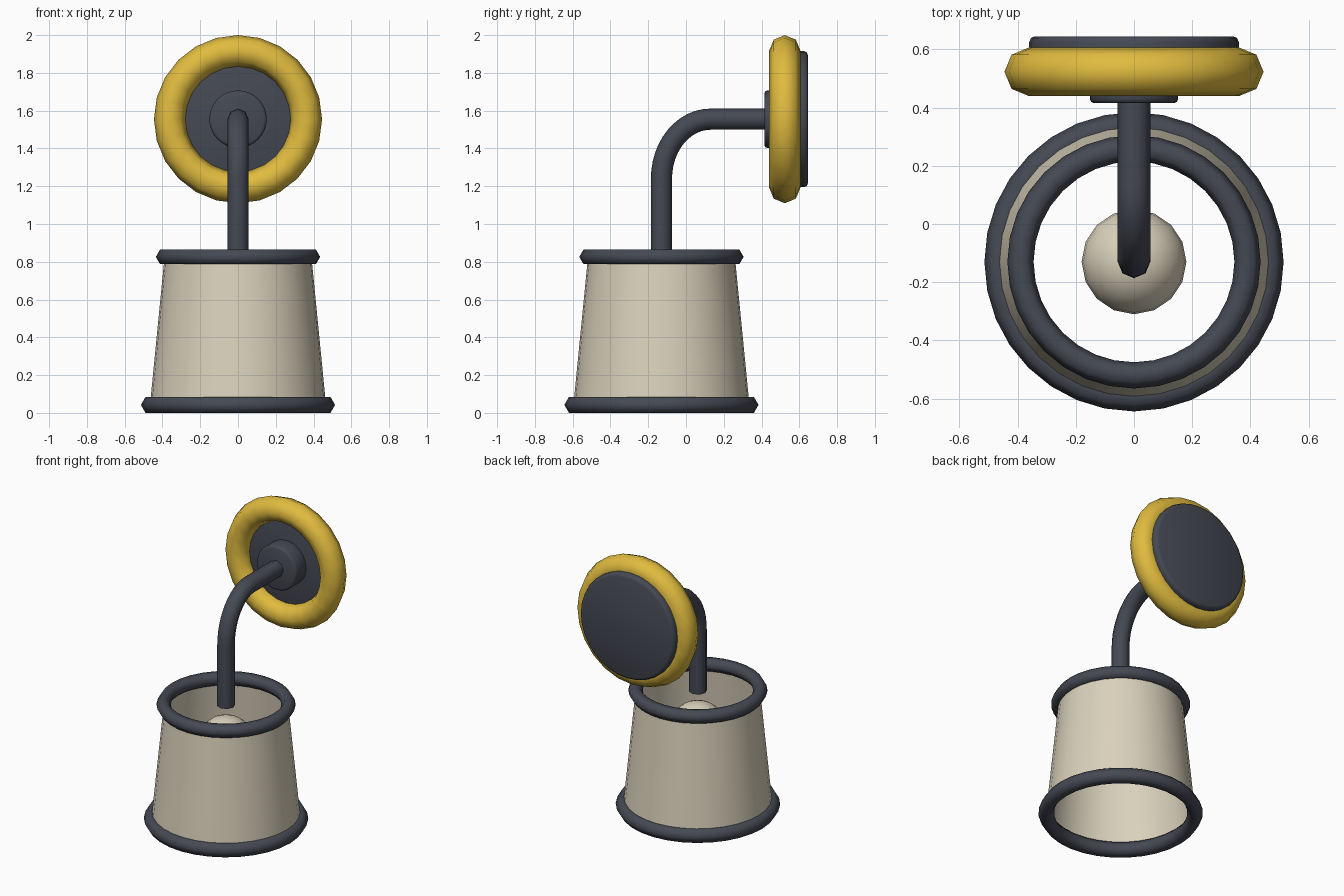
import bpy, bmesh, math
from mathutils import Matrix, Vector

if "Cube" in bpy.data.objects:
    bpy.data.objects.remove(bpy.data.objects["Cube"])


def material(name, rgb):
    m = bpy.data.materials.new(name)
    m.diffuse_color = (*rgb, 1)
    m.use_nodes = True
    m.node_tree.nodes["Principled BSDF"].inputs["Base Color"].default_value = m.diffuse_color
    return m


DARK = material("charcoal metal", (0.06, 0.067, 0.088))
CREAM = material("cream shade", (0.70, 0.64, 0.50))
GOLD = material("golden yellow", (0.75, 0.50, 0.05))
AXIS_Y = -0.13    # lamp axis
PLATE_Z = 1.555   # mount height


def finish(obj, name, mat, angle=40):
    obj.name = name
    obj.data.materials.clear()
    obj.data.materials.append(mat)
    bpy.ops.object.select_all(action='DESELECT')
    obj.select_set(True)
    bpy.context.view_layer.objects.active = obj
    bpy.ops.object.shade_smooth_by_angle(angle=math.radians(angle))
    return obj


def ring(name, mat, loc, major, minor, sides, segs, rot=(0, 0, 0)):
    bpy.ops.mesh.primitive_torus_add(location=loc, rotation=rot, major_radius=major,
                                     minor_radius=minor, major_segments=segs,
                                     minor_segments=sides)
    return finish(bpy.context.object, name, mat, 80)


def wall_disc(name, mat, y0, y1, radius, bevel):
    bpy.ops.mesh.primitive_cylinder_add(vertices=32, radius=radius, depth=y1 - y0,
                                        location=(0, (y0 + y1) / 2, PLATE_Z),
                                        rotation=(math.pi / 2, 0, 0))
    obj = bpy.context.object
    mod = obj.modifiers.new("rounded edge", 'BEVEL')
    mod.width, mod.segments = bevel, 2
    mod.limit_method = 'ANGLE'
    bpy.ops.object.modifier_apply(modifier=mod.name)
    return finish(obj, name, mat, 50)


# Open tapered shade
bpy.ops.mesh.primitive_cone_add(vertices=32, radius1=0.466, radius2=0.389, depth=0.783,
                                end_fill_type='NOTHING', location=(0, AXIS_Y, 0.4335))
finish(bpy.context.object, "shade", CREAM)

# Shade rims
ring("bottom_rim", DARK, (0, AXIS_Y, 0.0425), 0.465, 0.049, 6, 32)
ring("top_rim", DARK, (0, AXIS_Y, 0.826), 0.39, 0.045, 6, 32)

# Bulb
bpy.ops.mesh.primitive_uv_sphere_add(segments=16, ring_count=12, radius=0.18,
                                     location=(0, AXIS_Y, 0.56))
finish(bpy.context.object, "bulb", CREAM)

# Bent arm: an eight-sided tube swept along a quarter bend
path = [Vector((0, AXIS_Y, 0.82))]
for i in range(13):
    t = math.pi / 2 * i / 12
    path.append(Vector((0, 0.13 - 0.26 * math.cos(t), 1.24 + 0.315 * math.sin(t))))
path.append(Vector((0, 0.45, PLATE_Z)))
bm = bmesh.new()
loops = []
for i, p in enumerate(path):
    d = (path[min(i + 1, len(path) - 1)] - path[max(i - 1, 0)]).normalized()
    side = Vector((1, 0, 0))
    up = d.cross(side)
    loops.append([bm.verts.new(p + 0.056 * (math.cos(a) * side + math.sin(a) * up))
                  for a in (math.pi / 4 * k for k in range(8))])
for a, b in zip(loops, loops[1:]):
    for k in range(8):
        n = (k + 1) % 8
        bm.faces.new((a[k], a[n], b[n], b[k]))
bm.faces.new(loops[0])
bm.faces.new(loops[-1])
bmesh.ops.recalc_face_normals(bm, faces=bm.faces)
mesh = bpy.data.meshes.new("arm")
bm.to_mesh(mesh)
bm.free()
arm = bpy.data.objects.new("arm", mesh)
bpy.context.collection.objects.link(arm)
finish(arm, "arm", DARK, 60)

# Wall mount: backplate, collar and padded ring
wall_disc("backplate", DARK, 0.525, 0.645, 0.36, 0.02)
wall_disc("arm_collar", DARK, 0.415, 0.54, 0.152, 0.015)
ring("mount_ring", GOLD, (0, 0.523, PLATE_Z), 0.362, 0.083, 8, 24, (math.pi / 2, 0, 0))
